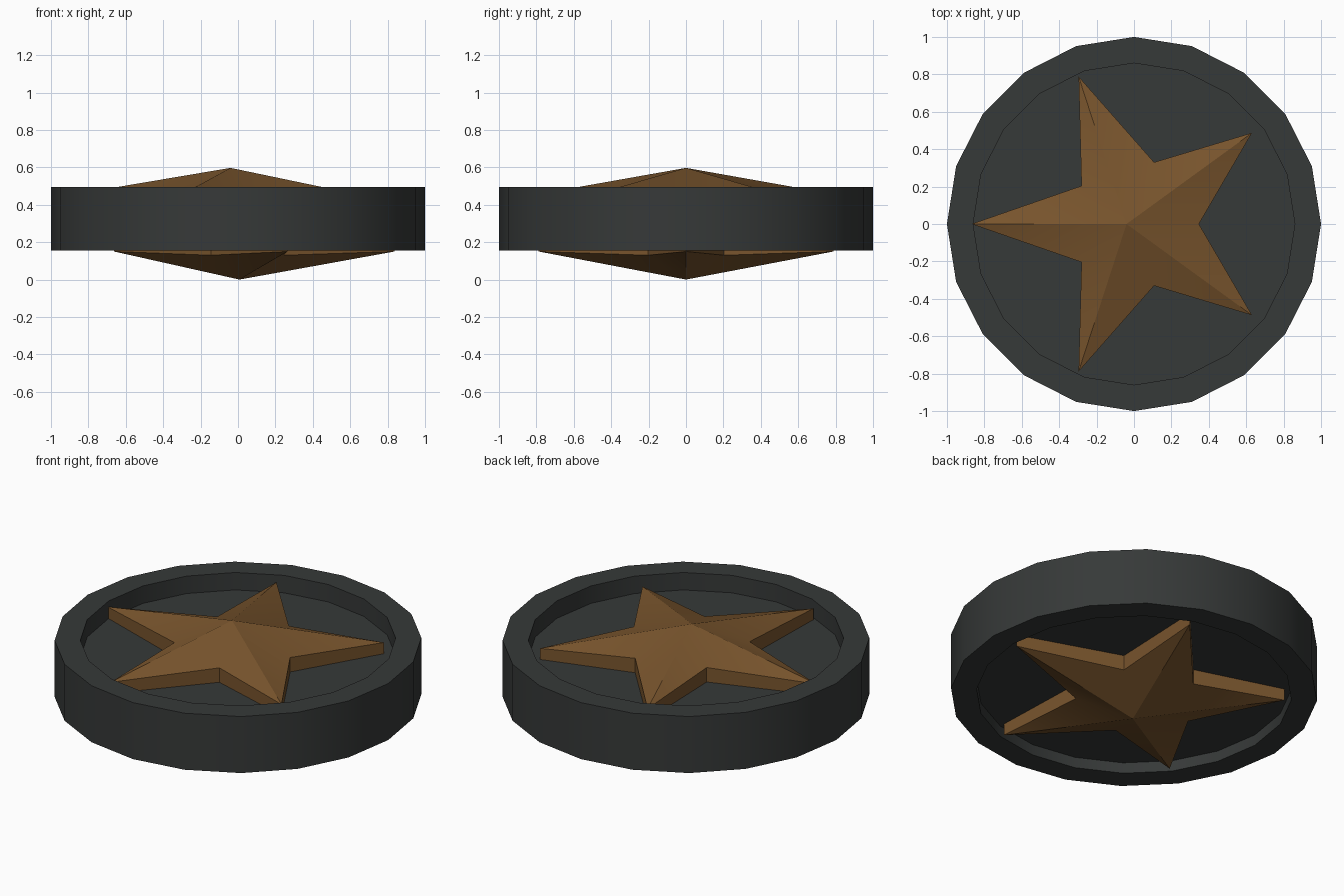
import bpy, bmesh
from math import cos, sin, pi

if "Cube" in bpy.data.objects:
    bpy.data.objects.remove(bpy.data.objects["Cube"])


def material(name, color):
    mat = bpy.data.materials.new(name)
    mat.diffuse_color = color
    mat.use_nodes = True
    mat.node_tree.nodes["Principled BSDF"].inputs["Base Color"].default_value = mat.diffuse_color
    return mat


def finish(name, bm, mat):
    bmesh.ops.recalc_face_normals(bm, faces=bm.faces)
    mesh = bpy.data.meshes.new(name)
    bm.to_mesh(mesh)
    bm.free()
    obj = bpy.data.objects.new(name, mesh)
    bpy.context.collection.objects.link(obj)
    mesh.materials.append(mat)
    bpy.ops.object.select_all(action='DESELECT')
    obj.select_set(True)
    bpy.context.view_layer.objects.active = obj
    bpy.ops.object.shade_smooth_by_angle(angle=pi / 6)
    return obj


def bridge(bm, a, b):
    n = len(a)
    for i in range(n):
        bm.faces.new((a[i], a[(i + 1) % n], b[(i + 1) % n], b[i]))


def wheel(name, profile, sides, mat):
    """Turn a radius/height profile and cap both ends with flat discs."""
    bm = bmesh.new()
    loops = [[bm.verts.new((r * cos(2 * pi * i / sides), r * sin(2 * pi * i / sides), z))
              for i in range(sides)] for r, z in profile]
    for a, b in zip(loops, loops[1:]):
        bridge(bm, a, b)
    bm.faces.new(loops[0])
    bm.faces.new(loops[-1])
    return finish(name, bm, mat)


def star(name, tip_x, valley_x, start, tip_z, valley_z, apex_z, base_z, mat):
    """Five-pointed faceted star whose walls run down into the plate."""
    bm = bmesh.new()
    rim, base = [], []
    for i in range(10):
        a = start + i * pi / 5
        r, cx, z = (0.829, tip_x, tip_z) if i % 2 == 0 else (0.347, valley_x, valley_z)
        x, y = cx + r * cos(a), r * sin(a)
        rim.append(bm.verts.new((x, y, z)))
        base.append(bm.verts.new((x, y, base_z)))
    bridge(bm, rim, base)
    bm.faces.new(base)
    apex = bm.verts.new((tip_x, 0, apex_z))
    for i in range(10):
        bm.faces.new((rim[i], rim[(i + 1) % 10], apex))
    return finish(name, bm, mat)


dark = material("dark_metal", (0.037, 0.041, 0.040, 1))
bronze = material("bronze", (0.19, 0.09, 0.026, 1))

# Rim with a recessed plate on both sides
wheel("rim_and_plate", [(0.86, 0.39), (0.86, 0.495), (1.0, 0.495),
                        (1.0, 0.155), (0.86, 0.155), (0.86, 0.22)], 20, dark)

# Raised stars, pointing opposite ways on the two faces
star("top_star", -0.04, 0.0, pi, 0.457, 0.477, 0.597, 0.32, bronze)
star("bottom_star", 0.008, -0.038, 0, 0.15, 0.13, 0.0, 0.29, bronze)
